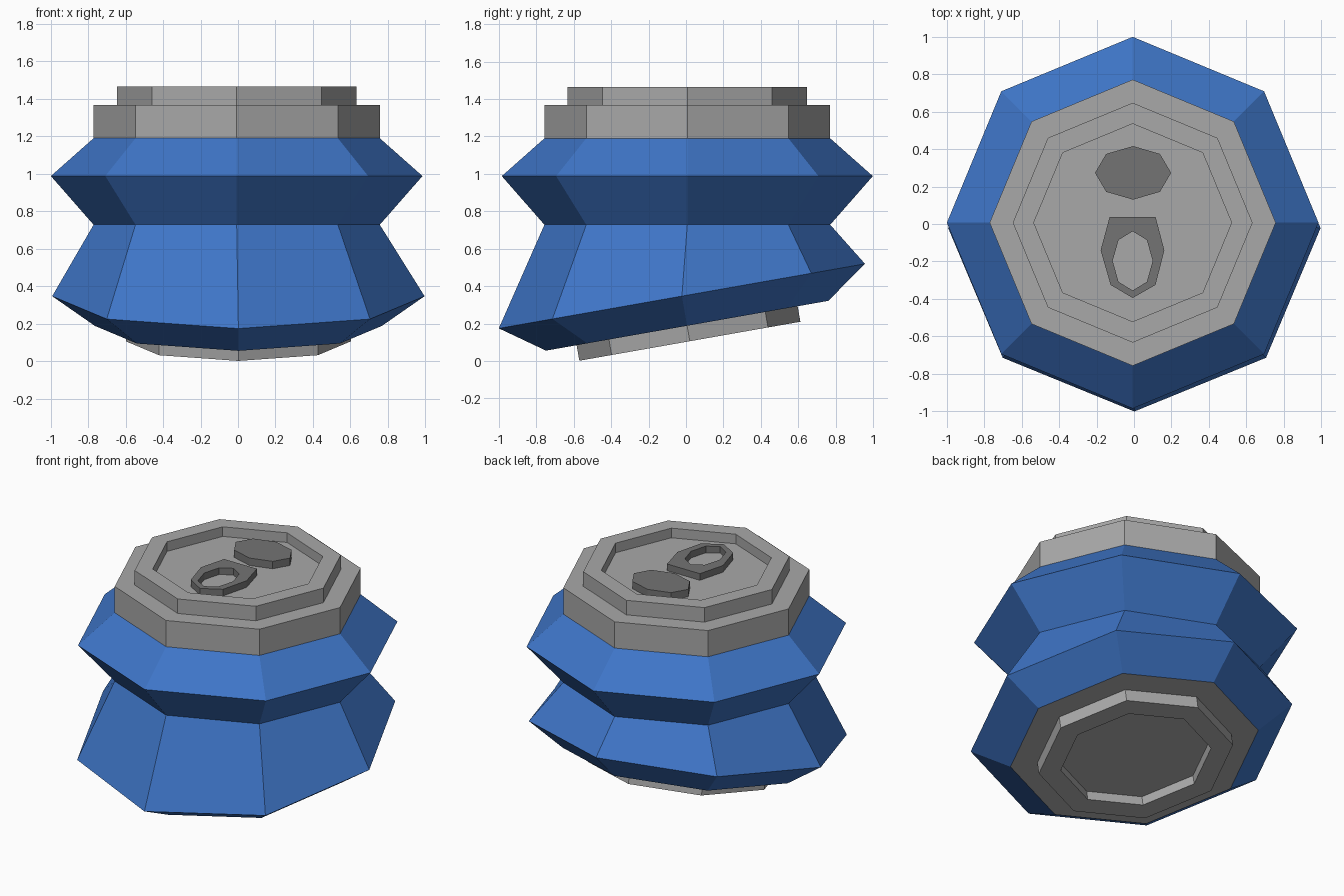
import bpy
from math import cos, sin, pi, radians
from mathutils import Vector, Matrix

if "Cube" in bpy.data.objects:
    bpy.data.objects.remove(bpy.data.objects["Cube"])

TILT = Matrix.Rotation(radians(10), 3, 'X')
FLAT = Matrix.Identity(3)


def material(name, color):
    m = bpy.data.materials.new(name)
    m.diffuse_color = color
    m.use_nodes = True
    m.node_tree.nodes["Principled BSDF"].inputs["Base Color"].default_value = m.diffuse_color
    return m


blue = material("blue_paint", (0.049, 0.18, 0.577, 1))
grey = material("grey_metal", (0.393, 0.393, 0.393, 1))
dark = material("dark_metal", (0.175, 0.175, 0.175, 1))


def make(name, verts, faces, mat):
    me = bpy.data.meshes.new(name)
    me.from_pydata([tuple(v) for v in verts], [], faces)
    me.update()
    me.materials.append(mat)
    ob = bpy.data.objects.new(name, me)
    bpy.context.collection.objects.link(ob)
    return ob


def ring(r, z, base, rot, ry=None):
    """Octagon at height z along the (possibly tilted) axis through base."""
    ry = r if ry is None else ry
    return [Vector(base) + rot @ Vector((r * cos(i * pi / 4), ry * sin(i * pi / 4), z))
            for i in range(8)]


def skin(name, rings, mat, cap_start=False, cap_end=False, closed=False):
    """Connect successive octagons with quads."""
    n = len(rings)
    faces = []
    for k in range(n if closed else n - 1):
        a, b = k * 8, (k + 1) % n * 8
        faces += [(a + i, a + (i + 1) % 8, b + (i + 1) % 8, b + i) for i in range(8)]
    if cap_start:
        faces.append(tuple(range(7, -1, -1)))
    if cap_end:
        faces.append(tuple(range((n - 1) * 8, n * 8)))
    return make(name, [v for r in rings for v in r], faces, mat)


TOP = (-0.007, 0.007, 0)
BASE = (0.002, 0.006, 0.188)


def top(r, z):
    return ring(r, z, TOP, FLAT)


def low(r, z):
    return ring(r, z, BASE, TILT)


# crumpled can wall, lower section tilted
skin("can_body", [low(0.766, 0), low(0.994, 0.161), top(0.764, 0.728),
                  top(0.992, 0.988), top(0.764, 1.19)], blue)

# stepped lid with raised rim and recessed floor
skin("lid", [top(0.764, 1.19), top(0.764, 1.367), top(0.64, 1.367), top(0.64, 1.465),
             top(0.528, 1.465), top(0.528, 1.40)], grey, cap_end=True)

# tilted underside with foot rim and recess
skin("base", [low(0.465, -0.02), low(0.465, -0.084), low(0.6, -0.084),
              low(0.6, 0), low(0.766, 0)], grey, cap_start=True)

# mouth plate on the lid
c = (-0.005, 0.273, 0)
skin("mouth_plate", [ring(0.203, z, c, FLAT, 0.143) for z in (1.40, 1.45)],
     dark, cap_end=True)

# pull tab with an oval finger hole
outline = [(0.162, -0.14), (0.115, 0.038), (-0.007, 0.038), (-0.13, 0.038),
           (-0.178, -0.14), (-0.125, -0.325), (-0.007, -0.395), (0.115, -0.325)]
hole = (-0.007, -0.197, 0)
outer = [[Vector((x, y, z)) for x, y in outline] for z in (1.40, 1.445)]
inner = [ring(0.107, z, hole, FLAT, 0.158) for z in (1.445, 1.40)]
skin("pull_tab", outer + inner, dark, closed=True)
